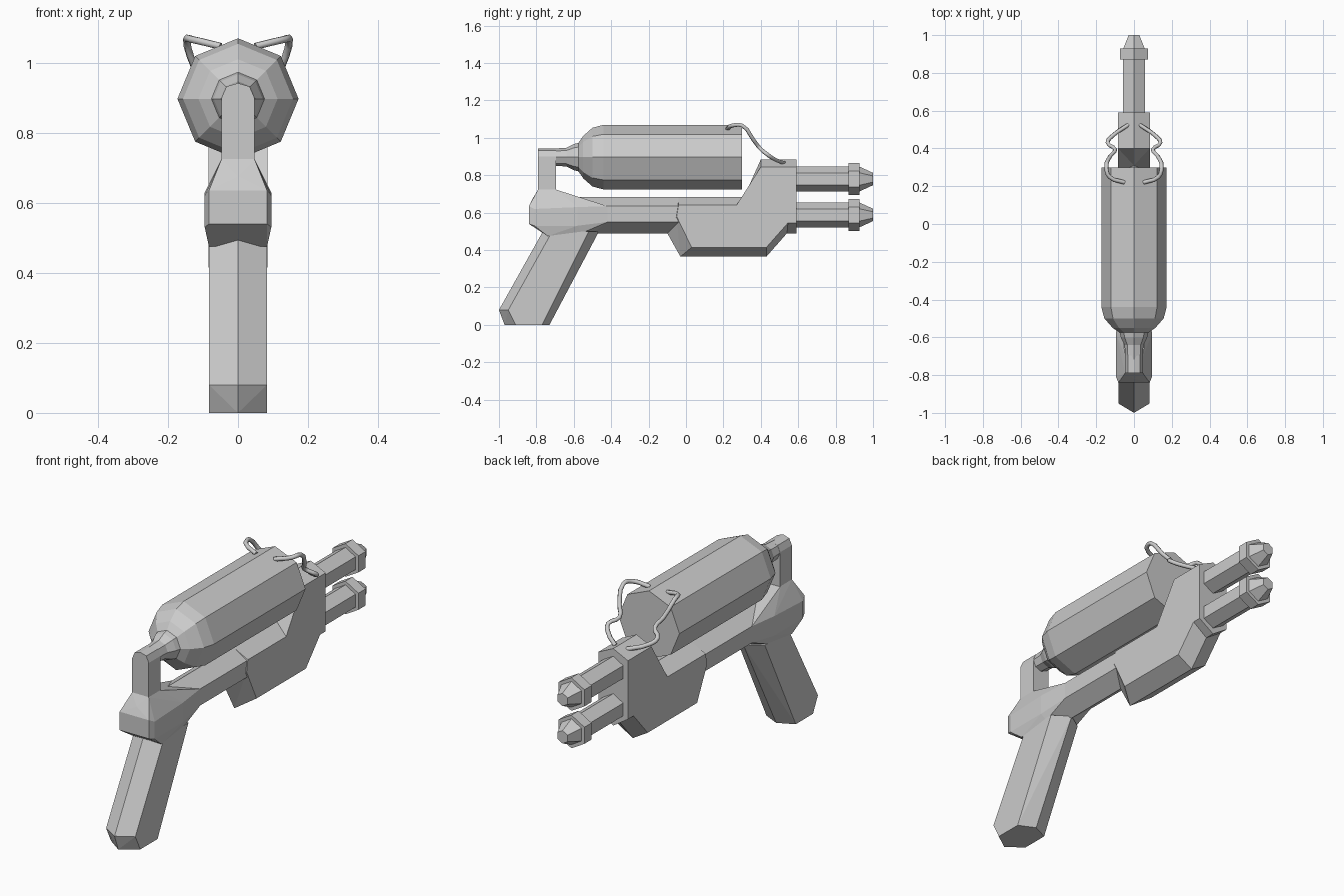
import bpy, bmesh, math

if "Cube" in bpy.data.objects:
    bpy.data.objects.remove(bpy.data.objects["Cube"])


def finish(name, bm):
    bmesh.ops.recalc_face_normals(bm, faces=bm.faces[:])
    mesh = bpy.data.meshes.new(name)
    bm.to_mesh(mesh)
    bm.free()
    ob = bpy.data.objects.new(name, mesh)
    bpy.context.collection.objects.link(ob)
    return ob


def ridged(name, half_width, side, ridge):
    """Flat side outlines at +-half_width joined to a centre ridge outline (y, z)."""
    bm = bmesh.new()
    mid = [bm.verts.new((0, y, z)) for y, z in ridge]
    n = len(mid)
    for s in (-1, 1):
        flank = [bm.verts.new((s * half_width, y, z)) for y, z in side]
        bm.faces.new(flank)
        for i in range(n):
            j = (i + 1) % n
            bm.faces.new((flank[i], flank[j], mid[j]))
            bm.faces.new((flank[i], mid[j], mid[i]))
    bmesh.ops.dissolve_limit(bm, angle_limit=0.01, verts=bm.verts[:], edges=bm.edges[:])
    return finish(name, bm)


def turned(name, sides, z, profile):
    """Profile of (y, radius) turned around a lengthwise axis, corner pointing up."""
    bm = bmesh.new()
    rings = []
    for y, r in profile:
        rings.append([bm.verts.new((r * math.sin(2 * math.pi * k / sides), y,
                                    z + r * math.cos(2 * math.pi * k / sides)))
                      for k in range(sides)])
    for a, b in zip(rings, rings[1:]):
        for k in range(sides):
            m = (k + 1) % sides
            bm.faces.new((a[k], a[m], b[m], b[k]))
    bm.faces.new(rings[0])
    bm.faces.new(rings[-1])
    return finish(name, bm)


# Grip
ridged("grip", 0.083,
       [(-.95, .08), (-.91, 0), (-.77, 0), (-.52, .50), (-.715, .50)],
       [(-1.0, .08), (-.97, 0), (-.73, 0), (-.465, .50), (-.765, .50)])

# Long receiver tube
ridged("receiver", 0.08,
       [(-.62, .635), (-.62, .55), (.2, .55), (.2, .635)],
       [(-.62, .683), (-.62, .49), (.2, .49), (.2, .683)])

# Front housing
ridged("front_housing", 0.084,
       [(-.04, .64), (-.05, .58), (.03, .415), (.43, .415), (.545, .545),
        (.59, .545), (.59, .845), (.40, .845), (.27, .64)],
       [(-.04, .683), (-.10, .49), (-.03, .365), (.43, .365), (.54, .49),
        (.59, .49), (.59, .885), (.40, .885), (.31, .683)])

# Faceted rear housing: hull of half the corners, mirrored
bm = bmesh.new()
for x, y, z in [(.083, -.84, .54), (.083, -.84, .635), (0, -.82, .675),
                (.047, -.79, .725), (.047, -.70, .725), (.095, -.81, .62),
                (.095, -.81, .53), (.083, -.74, .475), (.095, -.58, .63),
                (.095, -.58, .53), (.08, -.42, .635), (.08, -.42, .55),
                (.08, -.56, .49), (0, -.50, .49), (0, -.59, .685)]:
    for s in ((-1, 1) if x else (1,)):
        bm.verts.new((s * x, y, z))
hull = bmesh.ops.convex_hull(bm, input=bm.verts[:])
loose = [v for v in bm.verts if not v.link_faces]
bmesh.ops.delete(bm, geom=loose, context='VERTS')
bmesh.ops.dissolve_limit(bm, angle_limit=0.03, verts=bm.verts[:], edges=bm.edges[:])
finish("rear_housing", bm)

# Tank with tapered neck
turned("tank", 8, .897,
       [(.30, .173), (-.44, .173), (-.50, .157), (-.55, .113), (-.575, .076),
        (-.60, .07), (-.64, .05), (-.72, .045)])

# Upright feed pipe behind the tank, with a rounded crown
bm = bmesh.new()
outline = [(-.047, .69), (-.047, .90), (-.033, .932), (0, .942),
           (.033, .932), (.047, .90), (.047, .69)]
back = bm.faces.new([bm.verts.new((x, -.79, z)) for x, z in outline])
ext = bmesh.ops.extrude_face_region(bm, geom=[back], use_keep_orig=True)
bmesh.ops.translate(bm, vec=(0, .095, 0),
                    verts=[g for g in ext["geom"] if isinstance(g, bmesh.types.BMVert)])
finish("feed_pipe", bm)

# Twin barrels with collars and tapered tips
for label, z in (("upper", .78), ("lower", .588)):
    turned(label + "_barrel", 6, z,
           [(.57, .066), (.87, .066), (.87, .085), (.928, .085),
            (.928, .066), (1.0, .033)])

# Wires from the tank to the front housing
for label, s in (("left", -1), ("right", 1)):
    path = [(.05, .22, 1.047), (.13, .25, 1.066), (.146, .30, 1.066), (.125, .36, .99),
            (.10, .395, .945), (.14, .43, .915), (.116, .465, .89), (.03, .525, .865)]
    cu = bpy.data.curves.new(label + "_wire", 'CURVE')
    cu.dimensions = '3D'
    cu.bevel_depth = .011
    cu.bevel_resolution = 1
    cu.resolution_u = 3
    cu.use_fill_caps = True
    sp = cu.splines.new('BEZIER')
    sp.bezier_points.add(len(path) - 1)
    for p, (x, y, z) in zip(sp.bezier_points, path):
        p.co = (s * x, y, z)
        p.handle_left_type = p.handle_right_type = 'AUTO'
    bpy.context.collection.objects.link(bpy.data.objects.new(label + "_wire", cu))
